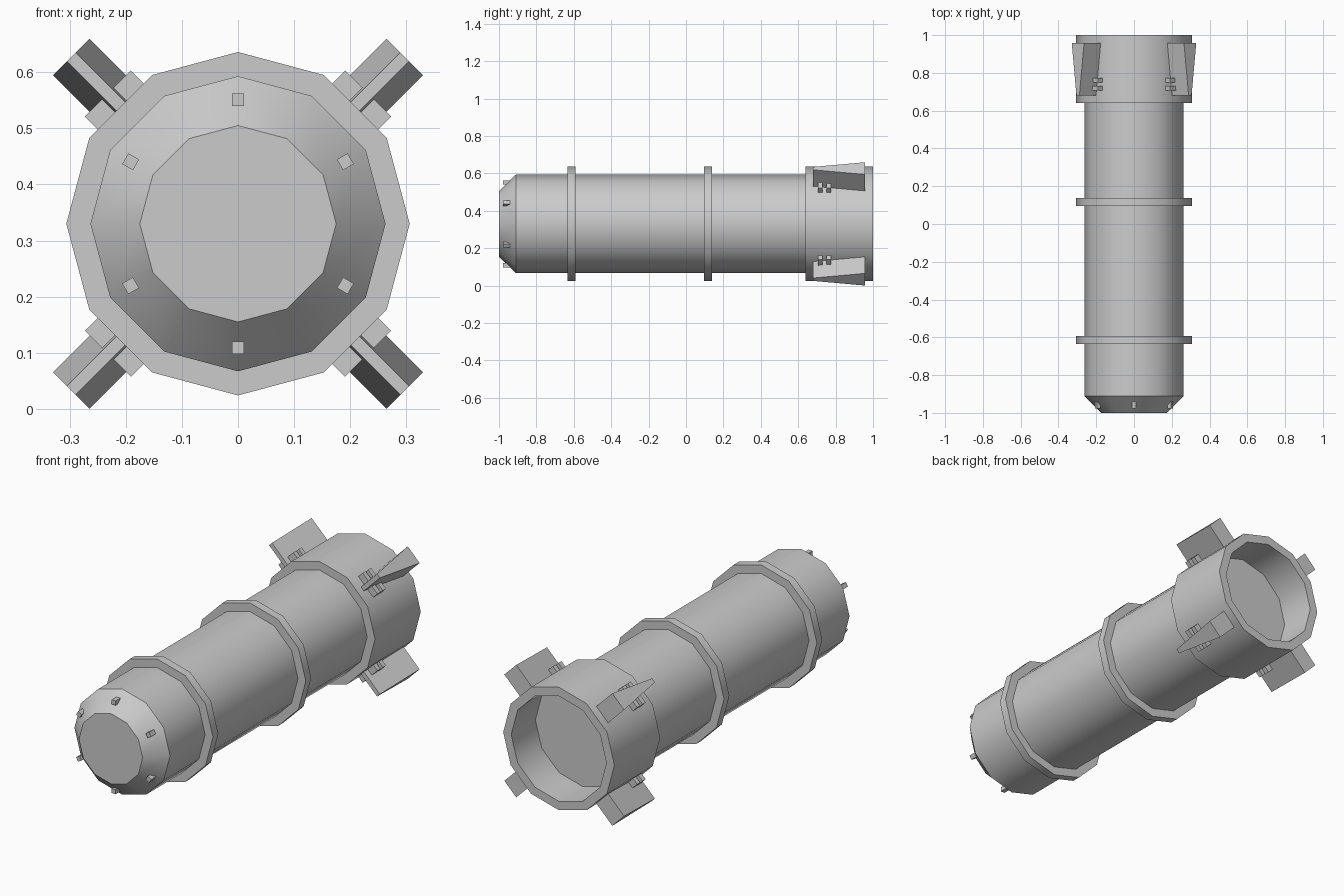
import bpy, bmesh
from math import sin, cos, radians
from mathutils import Matrix

if "Cube" in bpy.data.objects:
    bpy.data.objects.remove(bpy.data.objects["Cube"])

CZ = 0.33      # height of the long axis
SIDES = 12


def finish(name, bm, smooth=False):
    bmesh.ops.recalc_face_normals(bm, faces=bm.faces[:])
    mesh = bpy.data.meshes.new(name)
    bm.to_mesh(mesh)
    bm.free()
    ob = bpy.data.objects.new(name, mesh)
    bpy.context.collection.objects.link(ob)
    if smooth:
        bpy.ops.object.select_all(action='DESELECT')
        ob.select_set(True)
        bpy.context.view_layer.objects.active = ob
        bpy.ops.object.shade_smooth_by_angle(angle=radians(35))
    return ob


def lathe(name, profile, closed):
    """Spin (radius, y) points round the long axis; open profiles get end caps."""
    bm = bmesh.new()
    rings = []
    for r, y in profile:
        rings.append([bm.verts.new((r * cos(radians(360 * i / SIDES)), y,
                                    CZ + r * sin(radians(360 * i / SIDES))))
                      for i in range(SIDES)])
    pairs = list(zip(rings, rings[1:]))
    if closed:
        pairs.append((rings[-1], rings[0]))
    else:
        bm.faces.new(rings[0])
        bm.faces.new(rings[-1])
    for a, b in pairs:
        for i in range(SIDES):
            j = (i + 1) % SIDES
            bm.faces.new((a[i], a[j], b[j], b[i]))
    return finish(name, bm, True)


def radial_prism(name, outline, r0, r1, angle):
    """Extrude a (tangent, y) outline outward from r0 to r1 at an angle."""
    bm = bmesh.new()
    low = [bm.verts.new((r0, y, t)) for t, y in outline]
    high = [bm.verts.new((r1, y, t)) for t, y in outline]
    bm.faces.new(low)
    bm.faces.new(high)
    n = len(outline)
    for i in range(n):
        j = (i + 1) % n
        bm.faces.new((low[i], low[j], high[j], high[i]))
    bm.transform(Matrix.Translation((0, 0, CZ)) @ Matrix.Rotation(-radians(angle), 4, 'Y'))
    return finish(name, bm)


def rect(half, y0, y1):
    return [(-half, y0), (half, y0), (half, y1), (-half, y1)]


# Main tube with chamfered nose; its rear cap is the floor of the recess
lathe("body_tube", [(0.175, -1), (0.263, -0.91), (0.263, 0.81)], False)

# Raised bands
for k, y in enumerate((-0.613, 0.117)):
    lathe(f"band_{k + 1}", [(0.25, y - 0.021), (0.306, y - 0.021),
                            (0.306, y + 0.021), (0.25, y + 0.021)], True)

# Open rear collar
lathe("rear_collar", [(0.262, 0.64), (0.306, 0.64), (0.306, 1), (0.262, 1)], True)

# Wedge fins with hinge blocks
for k in range(4):
    a = 45 + 90 * k
    radial_prism(f"fin_{k + 1}", [(-0.011, 0.68), (0.011, 0.68), (0.046, 0.957), (-0.046, 0.957)],
                 0.294, 0.42, a)
    for h, y in enumerate((0.719, 0.762)):
        radial_prism(f"fin_{k + 1}_hinge_{h + 1}", rect(0.058, y - 0.012, y + 0.012), 0.29, 0.328, a)

# Small studs round the nose
for k in range(6):
    radial_prism(f"nose_stud_{k + 1}", rect(0.011, -0.978, -0.94), 0.21, 0.232, 30 + 60 * k)
